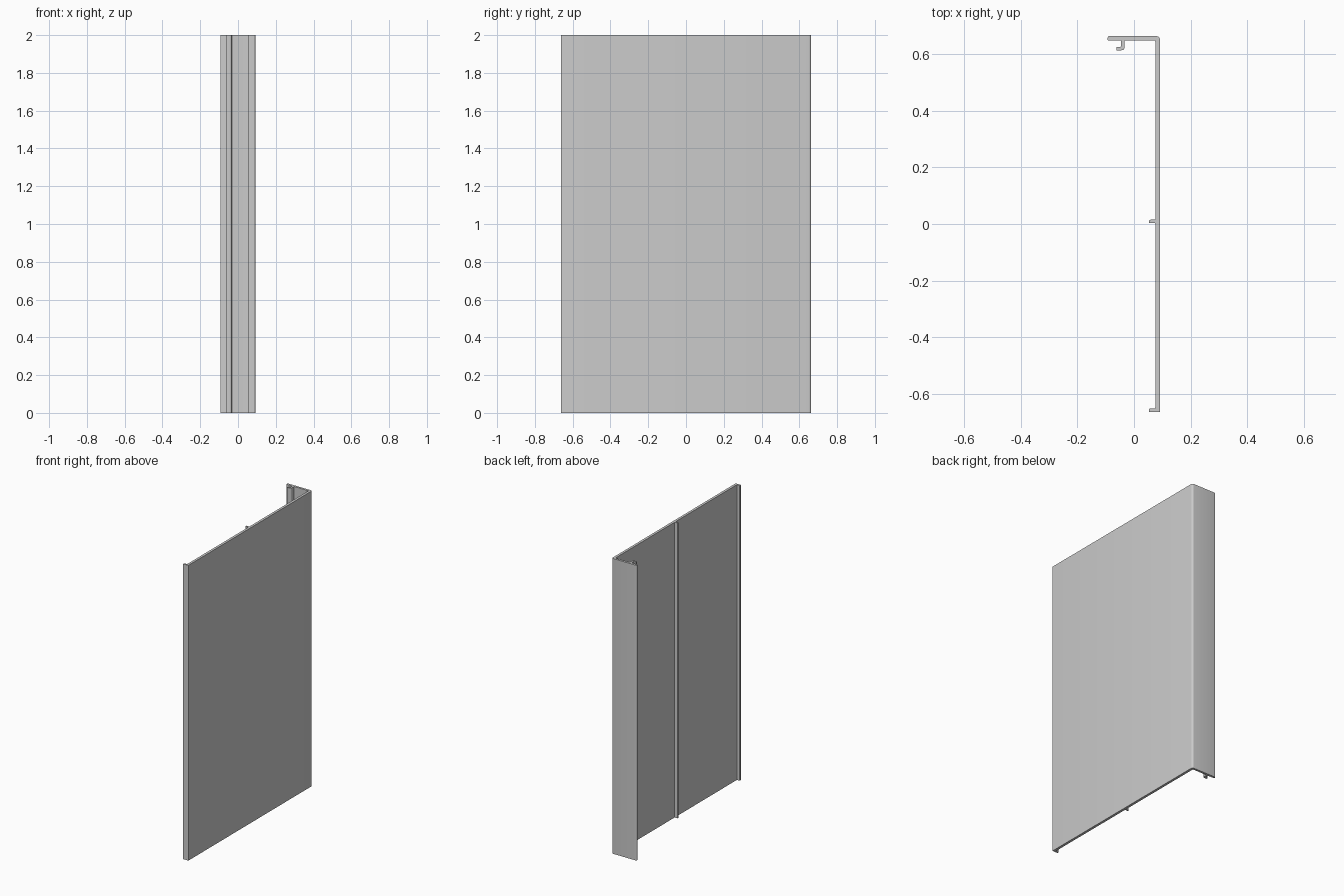
import bpy, bmesh
from mathutils import Vector

cube = bpy.data.objects.get("Cube")
if cube:
    bpy.data.objects.remove(cube, do_unlink=True)

HEIGHT = 2.0
grey = bpy.data.materials.new("light grey")
grey.use_nodes = True
colour = (0.6, 0.6, 0.6, 1)
grey.diffuse_color = colour
grey.node_tree.nodes["Principled BSDF"].inputs["Base Color"].default_value = colour


def rounded(points, steps=4):
    """Round each corner (x, y, radius) of a closed outline."""
    out = []
    for i, (x, y, r) in enumerate(points):
        p = Vector((x, y))
        if r == 0:
            out.append(p)
            continue
        a = p + (Vector(points[i - 1][:2]) - p).normalized() * r
        b = p + (Vector(points[(i + 1) % len(points)][:2]) - p).normalized() * r
        for s in range(steps + 1):
            t = s / steps
            out.append(a * (1 - t) ** 2 + p * 2 * t * (1 - t) + b * t ** 2)
    return out


# Panel outline, anticlockwise: lip, outer face, return flange with hook, centre rib
OUT, IN, LIP = 0.092, 0.075, 0.053
END, BACK, FLANGE = -0.093, 0.663, 0.648
outline = [
    (LIP, -BACK, 0), (OUT, -BACK, 0.003), (OUT, BACK, 0.015),
    (END, BACK, 0.007), (END, FLANGE, 0.003),
    # hook under the flange
    (-0.046, FLANGE, 0.003), (-0.046, 0.625, 0.004), (-0.062, 0.625, 0.004),
    (-0.062, 0.613, 0), (-0.033, 0.613, 0.012), (-0.033, FLANGE, 0.003),
    # inner face with centre rib
    (IN, FLANGE, 0.004), (IN, 0.015, 0.003), (LIP, 0.015, 0.005),
    (LIP, 0.004, 0), (IN, 0.004, 0.003),
    # bottom lip
    (IN, -0.651, 0.003), (LIP, -0.651, 0.005),
]

bm = bmesh.new()
base = bm.faces.new([bm.verts.new((p.x, p.y, 0)) for p in rounded(outline)])
extruded = bmesh.ops.extrude_face_region(bm, geom=[base], use_keep_orig=True)
top = [v for v in extruded["geom"] if isinstance(v, bmesh.types.BMVert)]
bmesh.ops.translate(bm, verts=top, vec=(0, 0, HEIGHT))
bmesh.ops.recalc_face_normals(bm, faces=bm.faces)

mesh = bpy.data.meshes.new("fascia_panel")
bm.to_mesh(mesh)
bm.free()
mesh.materials.append(grey)
panel = bpy.data.objects.new("fascia_panel", mesh)
bpy.context.collection.objects.link(panel)

# Smooth the rounded corners, keep the edges sharp
bpy.ops.object.select_all(action="DESELECT")
panel.select_set(True)
bpy.context.view_layer.objects.active = panel
bpy.ops.object.shade_smooth_by_angle(angle=0.6)
